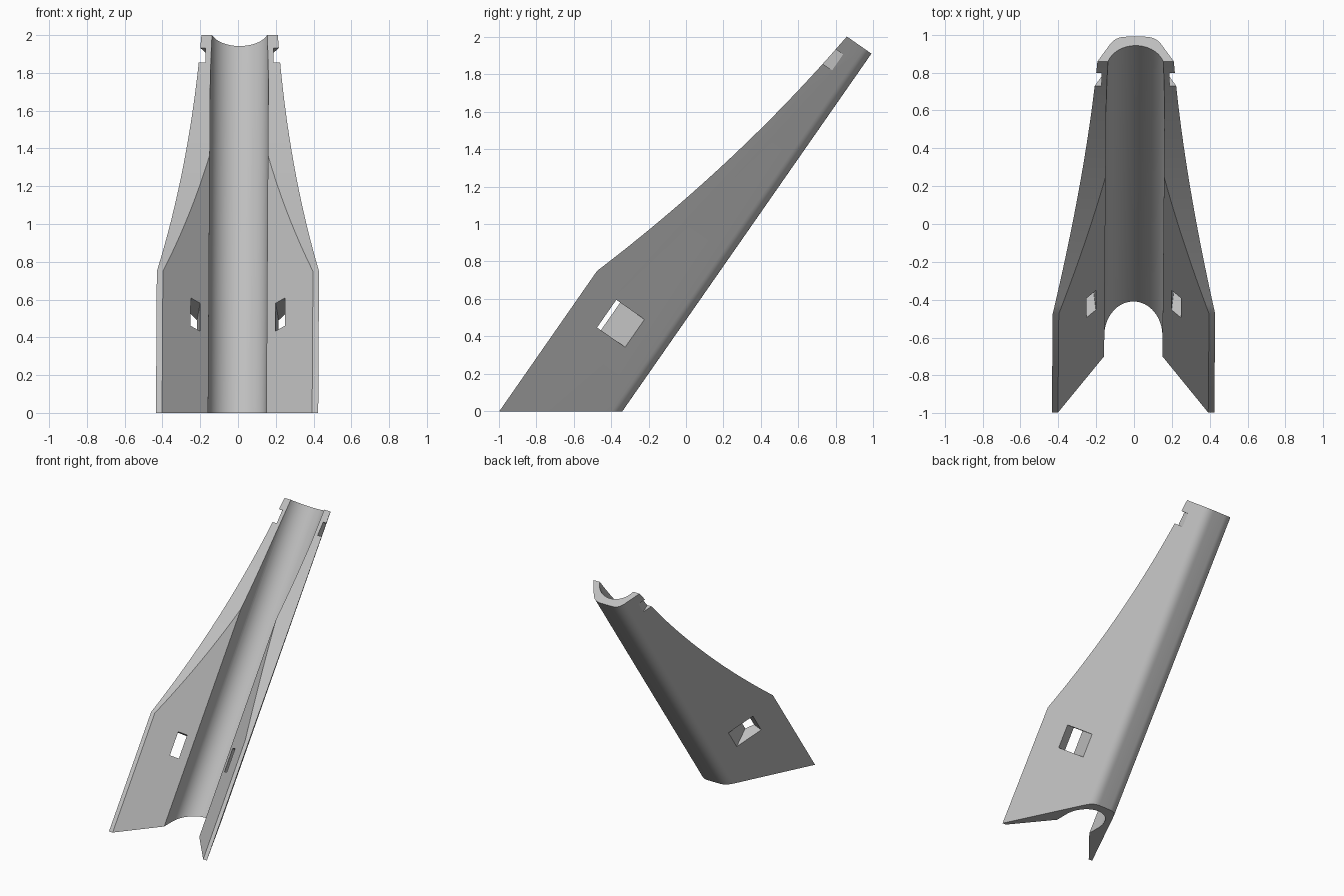
import bpy, bmesh, math
from mathutils import Vector

cube = bpy.data.objects.get("Cube")
if cube:
    bpy.data.objects.remove(cube, do_unlink=True)

# Slanted frame: u runs up the spine, v runs from the spine towards the front
ALONG = Vector((0, 0.5715, 0.8206))
OUT = Vector((0, -0.8206, 0.5715))
FOOT = Vector((-0.003, -0.34, 0))
LEAN = 0.005
TOP = 2.327


def place(x, u, v):
    return FOOT + Vector((x + LEAN * u, 0, 0)) + ALONG * u + OUT * v


def prism(name, ring_a, ring_b):
    """Solid between two matching rings of points."""
    bm = bmesh.new()
    a = [bm.verts.new(p) for p in ring_a]
    b = [bm.verts.new(p) for p in ring_b]
    bm.faces.new(a)
    bm.faces.new(b[::-1])
    for i in range(len(a)):
        j = (i + 1) % len(a)
        bm.faces.new((a[i], b[i], b[j], a[j]))
    bmesh.ops.recalc_face_normals(bm, faces=bm.faces)
    mesh = bpy.data.meshes.new(name)
    bm.to_mesh(mesh)
    bm.free()
    ob = bpy.data.objects.new(name, mesh)
    bpy.context.collection.objects.link(ob)
    return ob


def along_prism(name, section, u0, u1):
    return prism(name, [place(x, u0, v) for x, v in section],
                 [place(x, u1, v) for x, v in section])


def combine(target, tool, operation):
    tool.hide_render = True
    mod = target.modifiers.new(operation, 'BOOLEAN')
    mod.operation = operation
    mod.solver = 'EXACT'
    mod.object = tool
    bpy.ops.object.select_all(action='DESELECT')
    bpy.context.view_layer.objects.active = target
    target.select_set(True)
    bpy.ops.object.modifier_apply(modifier=mod.name)
    bpy.data.objects.remove(tool, do_unlink=True)


# Channel cross-section: rounded back, flared walls, round inner groove
half = []
for i in range(9):
    t = i / 8
    half.append((0.05 * (1 - t)**2 + 0.212 * t * (1 - t) + 0.135 * t**2, 0.048 * t * t))
half += [(0.466, 0.6), (0.458, 0.6), (0.154, 0.295)]
radius = 0.15
for i in range(17):
    a = math.pi / 2 * i / 16
    half.append((0.154 * math.cos(a), 0.207 - radius * math.sin(a)))
section = half + [(-x, v) for x, v in reversed(half[:-1])]
channel = along_prism("slanted_channel", section, -0.7, 2.6)

# Side outline: level foot, straight lower wing, hollow upper edge, square tip
outline = [(2.1, -0.1), (TOP, -0.1)]
u0, u1, v0, v1, sag = 0.538, 2.134, 0.539, 0.182, 0.039
end = (TOP - u0) / (u1 - u0)
for i in range(33):
    t = end * (1 - i / 32)
    outline.append((u0 + (u1 - u0) * t, v0 + (v1 - v0) * t - 4 * sag * t * (1 - t)))
slope = -OUT.z / ALONG.z
outline += [(slope * v0, v0), (slope * -0.1, -0.1)]
blank = prism("outline_blank", [place(-0.7, u, v) for u, v in outline],
              [place(0.7, u, v) for u, v in outline])
combine(channel, blank, 'INTERSECT')

# Splayed windows in the wings and small notches near the tip
window = [(0.218, 0.165), (0.2, 0.34), (0.194, 0.408), (0.40, 0.343)]
notch = [(0.179, 0.12), (0.179, 0.3), (0.3, 0.3), (0.3, 0.12)]
for side in (-1, 1):
    for name, shape, low, high in (("window_cutter", window, 0.29, 0.47),
                                   ("notch_cutter", notch, u1, 2.237)):
        cutter = along_prism(name, [(side * x, v) for x, v in shape], low, high)
        combine(channel, cutter, 'DIFFERENCE')

# Plain grey finish
grey = bpy.data.materials.new("light_grey")
grey.use_nodes = True
colour = (0.52, 0.52, 0.52, 1)
grey.diffuse_color = colour
grey.node_tree.nodes["Principled BSDF"].inputs["Base Color"].default_value = colour
channel.data.materials.clear()
channel.data.materials.append(grey)
for face in channel.data.polygons:
    face.material_index = 0
bpy.ops.object.select_all(action='DESELECT')
channel.select_set(True)
bpy.context.view_layer.objects.active = channel
bpy.ops.object.shade_smooth_by_angle(angle=math.radians(25))
